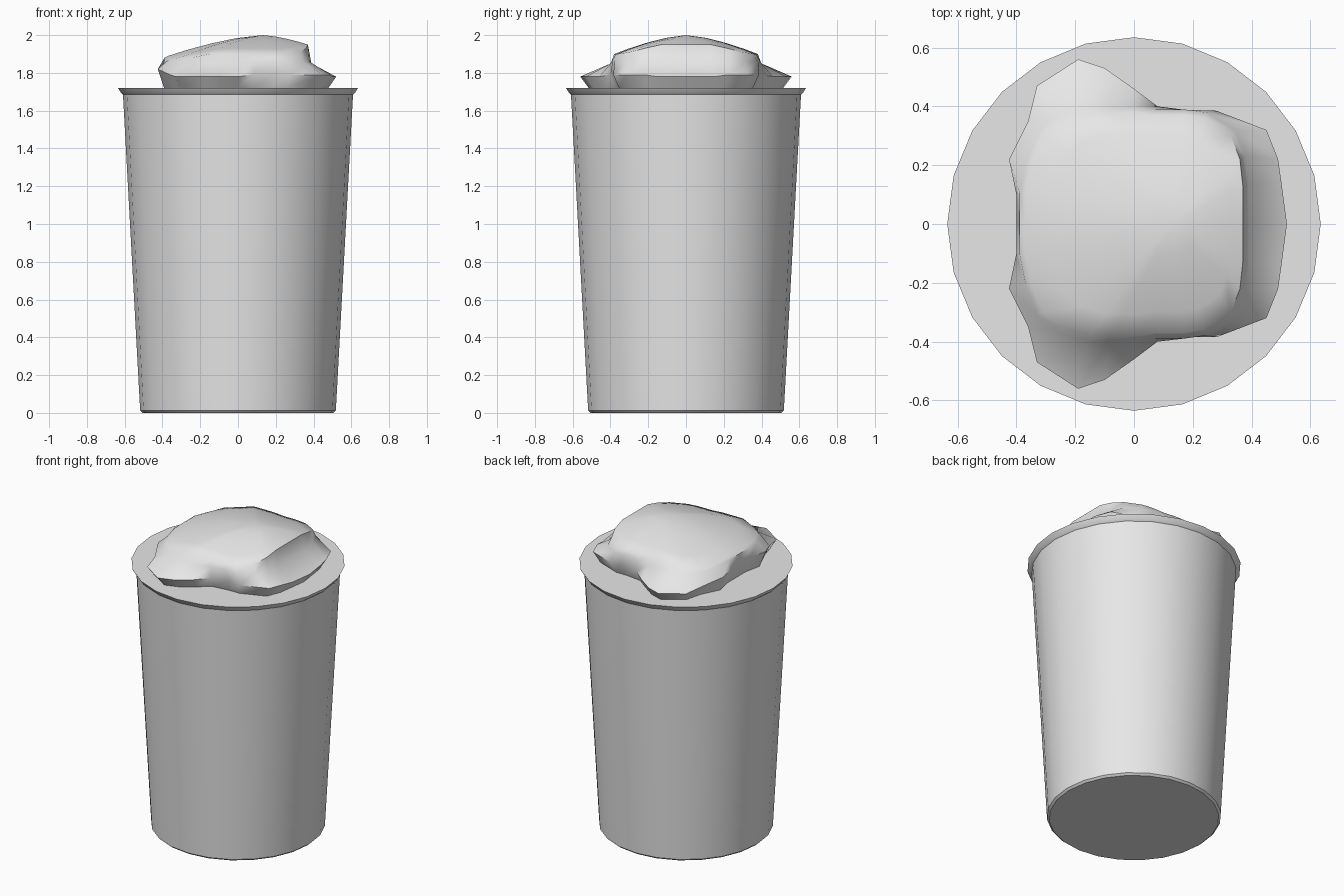
import bpy
import bmesh
import math

default_cube = bpy.data.objects.get("Cube")
if default_cube:
    bpy.data.objects.remove(default_cube, do_unlink=True)

# One plain colour for the whole model
grey = bpy.data.materials.new("light_grey")
grey.use_nodes = True
colour = (0.8, 0.8, 0.8, 1.0)
grey.diffuse_color = colour
grey.node_tree.nodes["Principled BSDF"].inputs["Base Color"].default_value = colour


def build_from_rings(name, rings, bottom, top, angle):
    """Bridge equal rings of points and close both ends with a fan."""
    bm = bmesh.new()
    loops = [[bm.verts.new(p) for p in ring] for ring in rings]
    count = len(rings[0])
    for low, high in zip(loops, loops[1:]):
        for i in range(count):
            j = (i + 1) % count
            bm.faces.new((low[i], low[j], high[j], high[i]))
    for centre, loop in ((bottom, loops[0]), (top, loops[-1])):
        tip = bm.verts.new(centre)
        for i in range(count):
            bm.faces.new((loop[i], loop[(i + 1) % count], tip))
    bmesh.ops.recalc_face_normals(bm, faces=bm.faces[:])
    mesh = bpy.data.meshes.new(name)
    bm.to_mesh(mesh)
    bm.free()
    mesh.materials.append(grey)
    obj = bpy.data.objects.new(name, mesh)
    bpy.context.collection.objects.link(obj)
    bpy.ops.object.select_all(action="DESELECT")
    obj.select_set(True)
    bpy.context.view_layer.objects.active = obj
    bpy.ops.object.shade_smooth_by_angle(angle=math.radians(angle))
    return obj


def circle(radius, z, sides=24):
    steps = [math.tau * i / sides for i in range(sides)]
    return [(radius * math.cos(a), radius * math.sin(a), z) for a in steps]


# Tapered cup with a flared rim and a flat filled top
profile = [(0.505, 0), (0.518, 0.012), (0.609, 1.685), (0.62, 1.695), (0.635, 1.72)]
cup_rings = [circle(r, z) for r, z in profile]
build_from_rings("cup", cup_rings, (0, 0, 0), (0, 0, 1.72), 35)

# Lumpy topping: one half of the widest outline and of the shoulder above it
outline = [
    (0.52, 0, 1.78), (0.5, 0.15, 1.78), (0.49, 0.22, 1.79), (0.45, 0.32, 1.79),
    (0.28, 0.385, 1.79), (0.2, 0.385, 1.8), (0.08, 0.4, 1.79), (0, 0.46, 1.78),
    (-0.1, 0.53, 1.78), (-0.19, 0.56, 1.78), (-0.33, 0.47, 1.78),
    (-0.36, 0.35, 1.79), (-0.425, 0.22, 1.82), (-0.4, 0.1, 1.82), (-0.4, 0, 1.82),
]
shoulder = [
    (0.37, 0, 1.95), (0.37, 0.13, 1.95), (0.36, 0.22, 1.93), (0.33, 0.3, 1.91),
    (0.24, 0.36, 1.9), (0.17, 0.37, 1.9), (0.07, 0.37, 1.9), (0, 0.38, 1.9),
    (-0.08, 0.38, 1.9), (-0.15, 0.38, 1.9), (-0.25, 0.35, 1.88),
    (-0.31, 0.3, 1.88), (-0.35, 0.2, 1.88), (-0.37, 0.1, 1.89), (-0.37, 0, 1.89),
]
peak = (0.13, 0, 2.0)


def mirrored(half):
    """Complete a half ring by reflecting it front to back."""
    return half + [(x, -y, z) for x, y, z in reversed(half[1:-1])]


def dome(t):
    """Ring between the peak (t = 0) and the shoulder (t = 1)."""
    return [
        (peak[0] + (x - peak[0]) * t, y * t, peak[2] - (peak[2] - z) * t ** 1.5)
        for x, y, z in shoulder
    ]


base = [(x * 0.92, y * 0.92, 1.72) for x, y, z in outline]
ledge = [
    (s[0] * 1.05, s[1] * 1.05, min(o[2] + 0.07, s[2] - 0.01))
    for o, s in zip(outline, shoulder)
]
halves = [base, outline, ledge, shoulder] + [dome(t) for t in (0.8, 0.55, 0.28)]
topping_rings = [mirrored(half) for half in halves]
build_from_rings("topping", topping_rings, (0, 0, 1.72), peak, 50)
